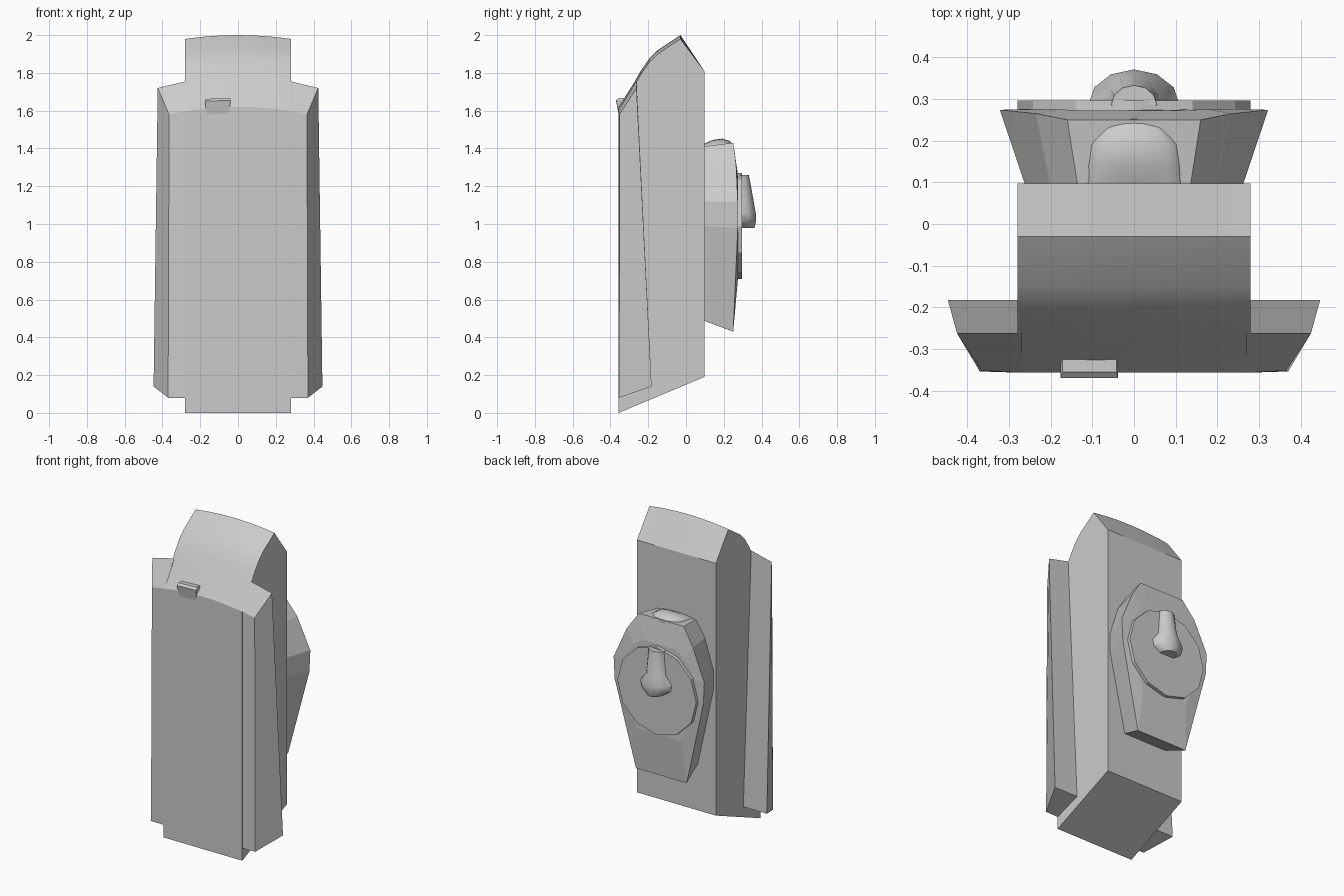
import bpy, bmesh, math

if "Cube" in bpy.data.objects:
    bpy.data.objects.remove(bpy.data.objects["Cube"])


def loft(name, rings, smooth=None):
    """Skin equal-length closed rings and cap both ends."""
    bm = bmesh.new()
    vs = [[bm.verts.new(p) for p in r] for r in rings]
    n = len(rings[0])
    for a, b in zip(vs, vs[1:]):
        for i in range(n):
            j = (i + 1) % n
            bm.faces.new((a[i], a[j], b[j], b[i]))
    bm.faces.new(vs[0])
    bm.faces.new(vs[-1])
    bmesh.ops.recalc_face_normals(bm, faces=bm.faces)
    me = bpy.data.meshes.new(name)
    bm.to_mesh(me)
    bm.free()
    ob = bpy.data.objects.new(name, me)
    bpy.context.collection.objects.link(ob)
    if smooth:
        bpy.ops.object.select_all(action='DESELECT')
        bpy.context.view_layer.objects.active = ob
        ob.select_set(True)
        bpy.ops.object.shade_smooth_by_angle(angle=math.radians(smooth))
    return ob


# Main case: side profile (y, z, crown drop) swept across x
profile = [(-.357, 0, 0), (.097, .19, 0), (.097, 1.81, 0), (-.03, 2.0, .02),
           (-.15, 1.92, .02), (-.195, 1.875, .02), (-.24, 1.81, .02),
           (-.28, 1.74, .02), (-.357, 1.62, .022)]
rings = []
for i in range(7):
    t = i / 3 - 1
    rings.append([(.28 * t, y, z - d * t * t) for y, z, d in profile])
loft("case_body", rings, 28)

# Flared side wings
for side, s in (("left", -1), ("right", 1)):
    bottom = [(.27, -.357, .08), (.37, -.354, .08), (.447, -.182, .14), (.27, -.182, .14)]
    top = [(.27, -.357, 1.6), (.365, -.352, 1.58), (.425, -.262, 1.72), (.27, -.262, 1.757)]
    loft(side + "_wing", [[(s * x, y, z) for x, y, z in r] for r in (bottom, top)])

# Front button, tapered toward the bottom
loft("front_button", [
    [(-.165, -.357, 1.58), (-.05, -.357, 1.585), (-.05, -.32, 1.585), (-.165, -.32, 1.58)],
    [(-.176, -.37, 1.65), (-.038, -.37, 1.655), (-.038, -.32, 1.655), (-.176, -.32, 1.65)],
    [(-.172, -.355, 1.662), (-.042, -.355, 1.668), (-.042, -.32, 1.668), (-.172, -.32, 1.662)]])


# Clip base on the back: half outlines mirrored in x
def mirrored(half):
    return half + [(-x, y, z) for x, y, z in reversed(half)]


inner = [(.135, .09, 1.41), (.2, .09, 1.31), (.26, .09, 1.12), (.26, .09, .99), (.15, .09, .49)]
outer = [(.16, .25, 1.43), (.235, .265, 1.32), (.322, .274, 1.12), (.315, .274, .98), (.18, .25, .43)]
raised = [(.11, .272, 1.28), (.18, .275, 1.24), (.26, .276, 1.12), (.26, .276, .98), (.16, .274, .7)]
loft("clip_base", [mirrored(h) for h in (inner, outer, raised)])

# Rounded thumb bump on top of the clip
bump = []
for y, w, h in ((.09, .112, .012), (.14, .113, .035), (.19, .108, .042), (.23, .08, .03), (.252, .04, .01)):
    ring = [(w * math.cos(a), y, 1.41 + h * math.sin(a))
            for a in (math.pi * i / 8 for i in range(9))]
    bump.append(ring + [(-w, y, 1.38), (w, y, 1.38)])
loft("thumb_bump", bump, 40)

# Twelve-sided pivot disc
disc = [[(.28 * math.sin(math.tau * i / 12), y, .99 + .28 * math.cos(math.tau * i / 12))
         for i in range(12)] for y in (.262, .296)]
loft("pivot_disc", disc)

# Teardrop knob on the disc: half-round sections down z
knob = []
for z, w, y in ((1.26, .055, .333), (1.11, .065, .36), (1.05, .11, .371), (1.01, .1, .37), (.98, .055, .362)):
    knob.append([(w * math.cos(a), .285 + (y - .285) * math.sin(a), z)
                 for a in (math.pi * i / 6 for i in range(7))])
loft("knob", knob, 35)
